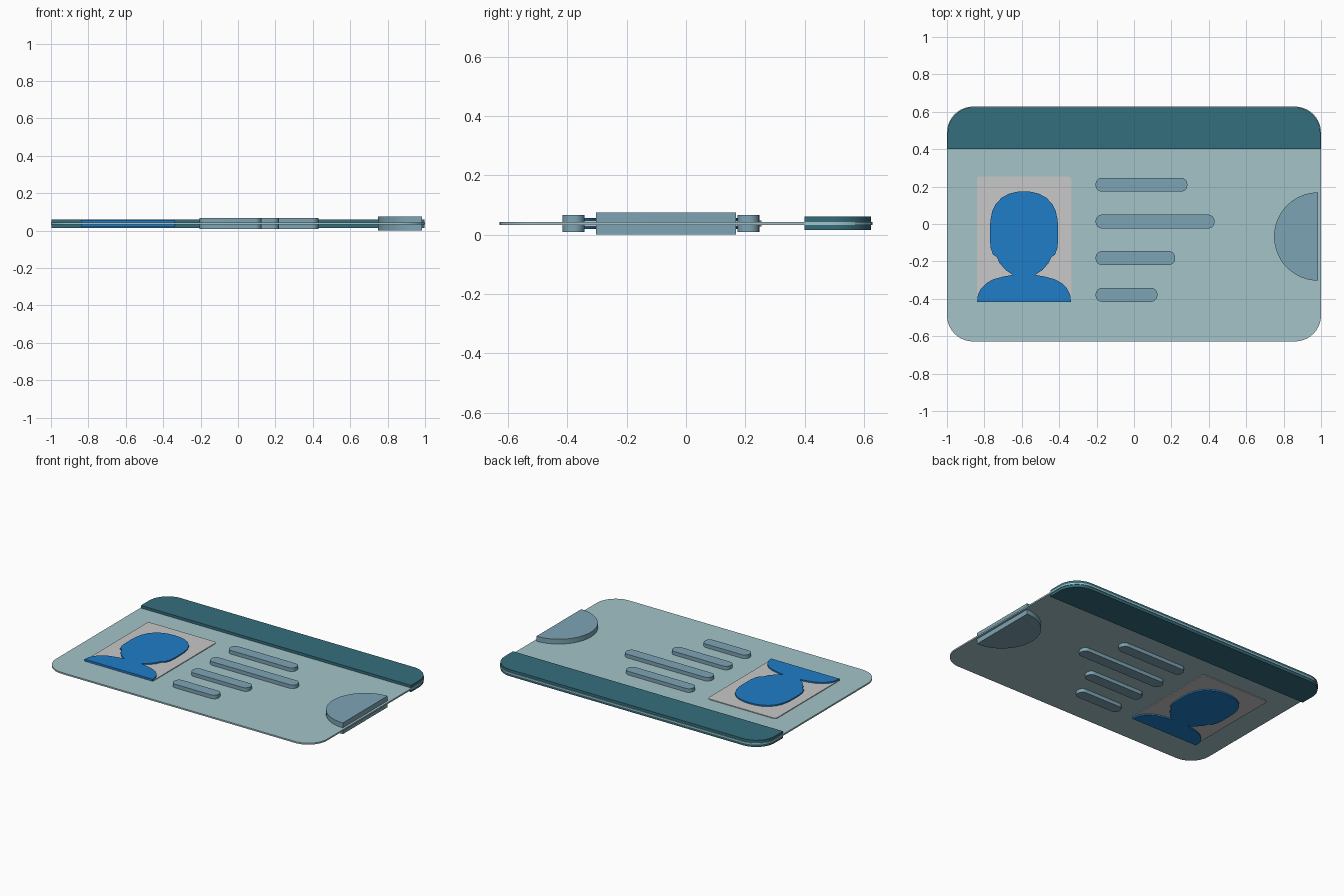
import bpy, bmesh, math

cube = bpy.data.objects.get("Cube")
if cube:
    bpy.data.objects.remove(cube, do_unlink=True)

MID = 0.0375  # every part is centred on this height


def material(name, rgb):
    m = bpy.data.materials.new(name)
    m.use_nodes = True
    linear = [((c / 255 + 0.055) / 1.055) ** 2.4 for c in rgb] + [1]
    m.diffuse_color = linear
    m.node_tree.nodes["Principled BSDF"].inputs["Base Color"].default_value = linear
    return m


pale_teal = material("pale teal", (163, 196, 201))
dark_teal = material("dark teal", (52, 110, 125))
light_grey = material("light grey", (200, 200, 200))
bright_blue = material("bright blue", (32, 125, 200))
slate_blue = material("slate blue", (125, 164, 180))


def slab(name, outline, thickness, mat):
    """Extrude a closed outline through both sides of the middle plane."""
    bm = bmesh.new()
    face = bm.faces.new([bm.verts.new((x, y, MID - thickness / 2)) for x, y in outline])
    top = bmesh.ops.extrude_face_region(bm, geom=[face])
    verts = [g for g in top["geom"] if isinstance(g, bmesh.types.BMVert)]
    bmesh.ops.translate(bm, verts=verts, vec=(0, 0, thickness))
    bmesh.ops.recalc_face_normals(bm, faces=bm.faces)
    mesh = bpy.data.meshes.new(name)
    bm.to_mesh(mesh)
    bm.free()
    mesh.materials.append(mat)
    obj = bpy.data.objects.new(name, mesh)
    bpy.context.collection.objects.link(obj)
    bpy.ops.object.select_all(action="DESELECT")
    obj.select_set(True)
    bpy.context.view_layer.objects.active = obj
    bpy.ops.object.shade_smooth_by_angle(angle=math.radians(30))
    return obj


def arc(cx, cy, r, start, sweep, steps):
    angles = [math.radians(start + sweep * i / steps) for i in range(steps + 1)]
    return [(cx + r * math.cos(a), cy + r * math.sin(a)) for a in angles]


def rounded(x0, x1, y0, y1, r_top, r_bottom):
    """Rectangle outline with its own radius for the top and bottom corners."""
    points = []
    for i, (x, y, r) in enumerate(((x1, y1, r_top), (x0, y1, r_top),
                                   (x0, y0, r_bottom), (x1, y0, r_bottom))):
        if r == 0:
            points.append((x, y))
        else:
            cx = x - r if x == x1 else x + r
            cy = y - r if y == y1 else y + r
            points += arc(cx, cy, r, 90 * i, 90, 10)
    return points


# Card body and header band
slab("card_body", rounded(-1, 1, -0.628, 0.628, 0.14, 0.14), 0.01, pale_teal)
slab("header_band", rounded(-0.996, 0.996, 0.4, 0.624, 0.136, 0), 0.045, dark_teal)

# Photo backing
slab("photo_panel", rounded(-0.84, -0.335, -0.415, 0.255, 0.02, 0.02), 0.02, light_grey)

# Portrait silhouette, mirrored from its right half: head, chin, shoulders
half = [(0, .175), (.04, .172), (.08, .162), (.12, .14), (.15, .108), (.17, .068),
        (.18, .02), (.182, -.03), (.182, -.09), (.178, -.13), (.165, -.165),
        (.147, -.175), (.13, -.21), (.10, -.245), (.06, -.272), (.11, -.281),
        (.16, -.294), (.20, -.315), (.23, -.345), (.247, -.38), (.251, -.417)]
CX = -0.588
portrait = [(CX + x, y) for x, y in half] + [(CX - x, y) for x, y in reversed(half[1:])]
slab("portrait_silhouette", portrait, 0.037, bright_blue)

# Text bars
for i, (right_end, y) in enumerate(((0.285, 0.21), (0.43, 0.013), (0.22, -0.182), (0.125, -0.379))):
    slab(f"text_bar_{i + 1}", rounded(-0.205, right_end, y - 0.037, y + 0.037, 0.034, 0.034),
         0.058, slate_blue)

# Half-round seal at the left edge of the card
slab("half_round_seal", arc(0.985, -0.067, 0.236, 90, 180, 40), 0.075, slate_blue)
